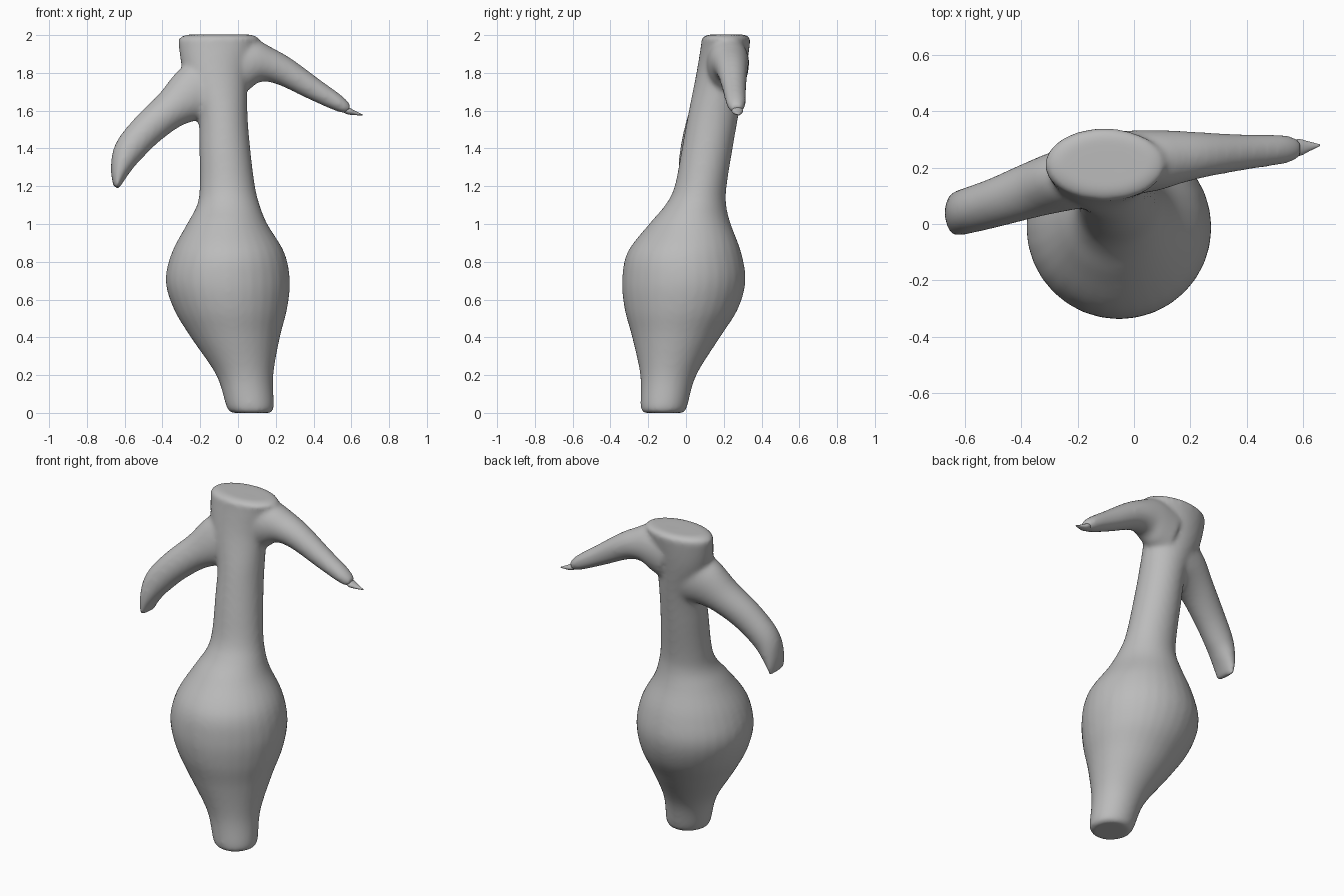
import bpy, bmesh, math
from mathutils import Vector

cube = bpy.data.objects.get("Cube")
if cube:
    bpy.data.objects.remove(cube)

SIDES = 32

grey = bpy.data.materials.new("plain grey")
grey.use_nodes = True
colour = (0.5, 0.5, 0.5, 1)
grey.diffuse_color = colour
grey.node_tree.nodes["Principled BSDF"].inputs["Base Color"].default_value = colour


def smooth_path(rows, steps=5):
    """Catmull-Rom interpolation of rows of numbers."""
    out = []
    last = len(rows) - 1
    for i in range(last):
        a, b, c, d = (rows[max(0, min(last, i + k))] for k in (-1, 0, 1, 2))
        for s in range(steps):
            t = s / steps
            out.append([q + t * (r - p) / 2
                        + t * t * (2 * p - 5 * q + 4 * r - w) / 2
                        + t ** 3 * (3 * q - p - 3 * r + w) / 2
                        for p, q, r, w in zip(a, b, c, d)])
    out.append(list(rows[-1]))
    return out


def loft(bm, sections):
    """Skin elliptical sections given as (centre, half axis u, half axis v)."""
    rings = []
    for centre, u, v in sections:
        angles = [2 * math.pi * k / SIDES for k in range(SIDES)]
        rings.append([bm.verts.new(centre + u * math.cos(a) + v * math.sin(a))
                      for a in angles])
    for r0, r1 in zip(rings, rings[1:]):
        for k in range(SIDES):
            n = (k + 1) % SIDES
            bm.faces.new((r0[k], r0[n], r1[n], r1[k]))
    bm.faces.new(rings[0][::-1])
    bm.faces.new(rings[-1])


def limb_sections(rows):
    """Rows are x, y, z, half width sideways, half thickness."""
    path = smooth_path(rows)
    sections = []
    for i, row in enumerate(path):
        before, after = path[max(0, i - 1)], path[min(len(path) - 1, i + 1)]
        tangent = (Vector(after[:3]) - Vector(before[:3])).normalized()
        side = Vector((0, 1, 0))
        side = (side - tangent * side.dot(tangent)).normalized()
        sections.append((Vector(row[:3]), side * row[3],
                         tangent.cross(side) * row[4]))
    return sections


def make_object(name, bm):
    bmesh.ops.recalc_face_normals(bm, faces=bm.faces)
    mesh = bpy.data.meshes.new(name)
    bm.to_mesh(mesh)
    bm.free()
    mesh.materials.append(grey)
    mesh.shade_smooth()
    obj = bpy.data.objects.new(name, mesh)
    bpy.context.collection.objects.link(obj)
    return obj


# Trunk: z, x min, x max, y min, y max
trunk = [
    (0.0, -0.03, 0.17, -0.225, -0.015),
    (0.03, -0.06, 0.19, -0.24, 0.005),
    (0.2, -0.115, 0.187, -0.242, 0.055),
    (0.4, -0.25, 0.222, -0.285, 0.18),
    (0.55, -0.34, 0.26, -0.325, 0.275),
    (0.7, -0.383, 0.275, -0.338, 0.315),
    (0.85, -0.35, 0.245, -0.31, 0.292),
    (1.0, -0.27, 0.155, -0.195, 0.237),
    (1.1, -0.217, 0.115, -0.11, 0.213),
    (1.2, -0.203, 0.09, -0.06, 0.215),
    (1.4, -0.205, 0.065, -0.022, 0.247),
    (1.6, -0.215, 0.05, 0.015, 0.282),
    (1.8, -0.29, 0.055, 0.055, 0.317),
    (1.95, -0.315, 0.1, 0.08, 0.338),
    (1.985, -0.31, 0.11, 0.085, 0.338),
    (2.003, -0.27, 0.07, 0.115, 0.315),
]
# Arms: x, y, z, half width, half thickness
right_arm = [
    (-0.12, 0.18, 1.72, 0.11, 0.19),
    (-0.23, 0.16, 1.69, 0.11, 0.155),
    (-0.35, 0.125, 1.61, 0.1, 0.105),
    (-0.48, 0.08, 1.5, 0.088, 0.09),
    (-0.58, 0.05, 1.385, 0.082, 0.08),
    (-0.625, 0.038, 1.28, 0.08, 0.05),
    (-0.643, 0.034, 1.19, 0.07, 0.015),
]
left_arm = [
    (-0.05, 0.215, 1.83, 0.115, 0.16),
    (0.06, 0.225, 1.855, 0.11, 0.135),
    (0.15, 0.237, 1.845, 0.096, 0.095),
    (0.25, 0.246, 1.805, 0.08, 0.077),
    (0.4, 0.256, 1.715, 0.063, 0.06),
    (0.53, 0.265, 1.64, 0.052, 0.044),
    (0.585, 0.268, 1.605, 0.034, 0.027),
]

bm = bmesh.new()
loft(bm, [(Vector(((x0 + x1) / 2, (y0 + y1) / 2, z)),
           Vector(((x1 - x0) / 2, 0, 0)), Vector((0, (y1 - y0) / 2, 0)))
          for z, x0, x1, y0, y1 in smooth_path(trunk)])
loft(bm, limb_sections(right_arm))
loft(bm, limb_sections(left_arm))
body = make_object("body_with_arms", bm)

# Fuse the limbs into the trunk and soften the joins
fuse = body.modifiers.new("fuse", "REMESH")
fuse.mode = "VOXEL"
fuse.voxel_size = 0.012
fuse.use_smooth_shade = True
soften = body.modifiers.new("soften", "SMOOTH")
soften.factor = 0.5
soften.iterations = 12

# Pointed flat claw at the tip of the left arm
bm = bmesh.new()
loft(bm, limb_sections([
    (0.55, 0.267, 1.615, 0.02, 0.018),
    (0.585, 0.272, 1.598, 0.03, 0.018),
    (0.62, 0.276, 1.587, 0.018, 0.011),
    (0.66, 0.28, 1.577, 0.003, 0.002),
]))
make_object("left_claw", bm)
